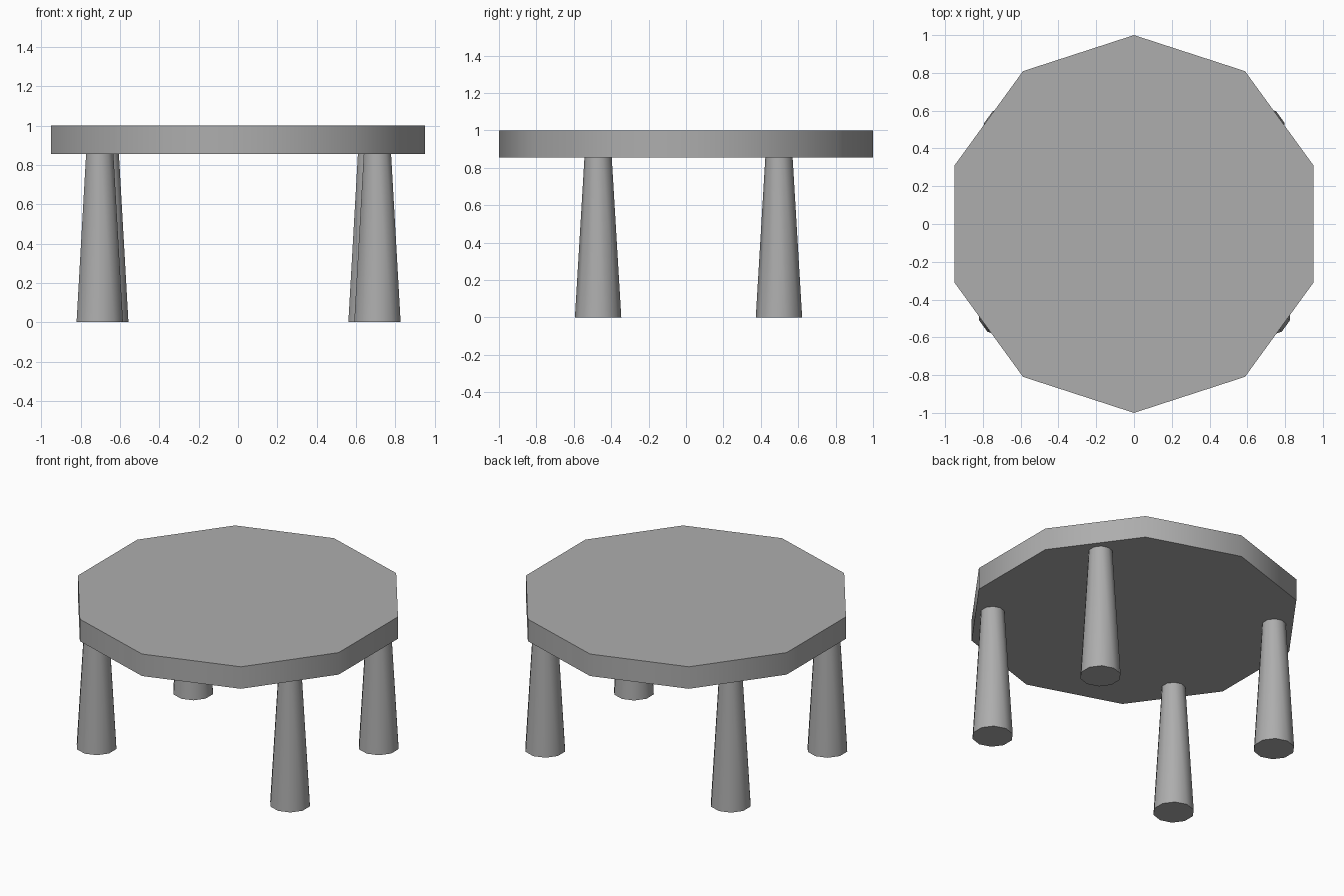
import bpy
import math

cube = bpy.data.objects.get("Cube")
if cube:
    bpy.data.objects.remove(cube, do_unlink=True)

SIDES = 10
TOP_Z = 1.0
UNDERSIDE_Z = 0.855
GREY = (0.42, 0.42, 0.42, 1)

grey = bpy.data.materials.new("plain_grey")
grey.use_nodes = True
grey.diffuse_color = GREY
grey.node_tree.nodes["Principled BSDF"].inputs["Base Color"].default_value = GREY


def tapered_prism(name, x, y, z_low, z_high, r_low, r_high):
    """Ten-sided column with smooth sides and sharp flat caps."""
    bpy.ops.mesh.primitive_cone_add(
        vertices=SIDES, radius1=r_low, radius2=r_high, depth=z_high - z_low,
        end_fill_type='NGON', location=(x, y, (z_low + z_high) / 2))
    obj = bpy.context.object
    obj.name = name
    obj.data.name = name
    obj.data.materials.append(grey)
    bpy.ops.object.shade_smooth_by_angle(angle=math.radians(45))


# Table top
tapered_prism("table_top", 0, 0, UNDERSIDE_Z, TOP_Z, 1.0, 1.0)

# Four tapered legs
legs = {
    "front_right_leg": (-0.703, -0.47),
    "front_left_leg": (0.709, -0.47),
    "back_right_leg": (-0.675, 0.497),
    "back_left_leg": (0.679, 0.497),
}
for name, (x, y) in legs.items():
    tapered_prism(name, x, y, 0, UNDERSIDE_Z, 0.124, 0.073)
